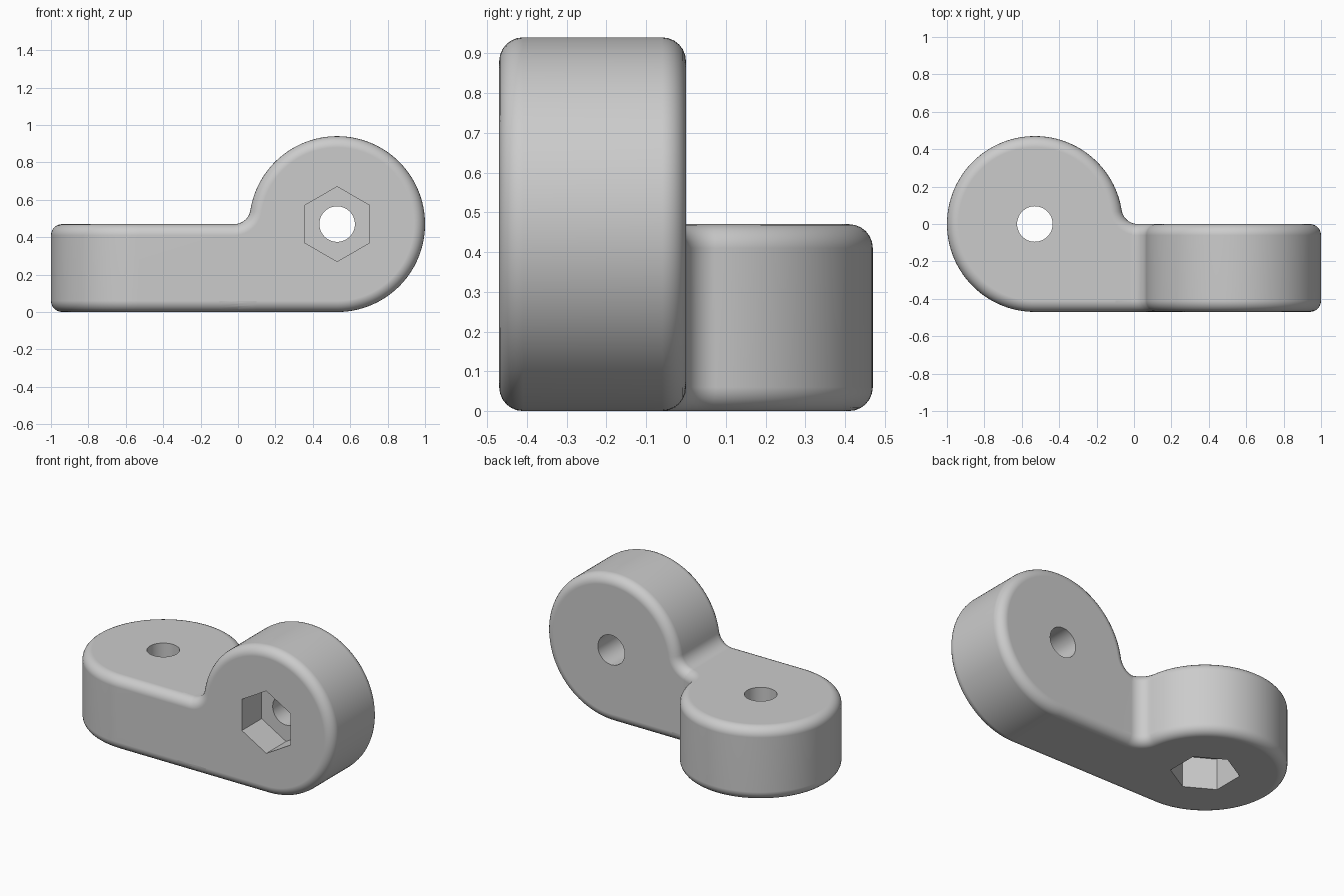
import bpy, bmesh, math
from mathutils import Matrix, Vector

HALF = 0.47       # lobe radius and arm thickness
CENTRE = -0.53    # lobe axis
FILLET = 0.087    # inner corner radius
ROUND = 0.06      # rim rounding

cube = bpy.data.objects.get("Cube")
if cube:
    bpy.data.objects.remove(cube, do_unlink=True)

grey = bpy.data.materials.new("light_grey")
grey.use_nodes = True
colour = (0.6, 0.6, 0.6, 1)
grey.diffuse_color = colour
grey.node_tree.nodes["Principled BSDF"].inputs["Base Color"].default_value = colour


def add_object(name, bm):
    bmesh.ops.recalc_face_normals(bm, faces=bm.faces)
    mesh = bpy.data.meshes.new(name)
    bm.to_mesh(mesh)
    bm.free()
    mesh.materials.append(grey)
    obj = bpy.data.objects.new(name, mesh)
    bpy.context.collection.objects.link(obj)
    return obj


def arc(cx, cy, radius, start, end, steps):
    angles = [math.radians(start + (end - start) * i / steps) for i in range(steps + 1)]
    return [(cx + radius * math.cos(a), cy + radius * math.sin(a)) for a in angles]


def combine(target, other, operation):
    """Apply a boolean and discard the second object."""
    mod = target.modifiers.new("combine", 'BOOLEAN')
    mod.operation = operation
    mod.solver = 'EXACT'
    mod.object = other
    bpy.context.view_layer.objects.active = target
    bpy.ops.object.modifier_apply(modifier=mod.name)
    bpy.data.objects.remove(other, do_unlink=True)


def cutter(name, sides, radius, low, high):
    bm = bmesh.new()
    place = Matrix.Translation((CENTRE, 0, (low + high) / 2)) @ Matrix.Rotation(math.pi / 2, 4, 'Z')
    bmesh.ops.create_cone(bm, cap_ends=True, segments=sides, radius1=radius,
                          radius2=radius, depth=high - low, matrix=place)
    # point a corner along the lobe's y axis
    top = max(bm.verts, key=lambda v: v.co.y).co
    turn = math.pi / 2 - math.atan2(top.y, top.x - CENTRE)
    bmesh.ops.rotate(bm, verts=bm.verts, cent=(CENTRE, 0, 0),
                     matrix=Matrix.Rotation(turn, 3, 'Z'))
    obj = add_object(name, bm)
    obj.hide_render = True
    return obj


def lobe(name):
    """Round end with a stub of arm, rounded rims, a bolt hole and a nut pocket."""
    reach = math.sqrt((HALF + FILLET) ** 2 - FILLET ** 2)
    tangent = math.degrees(math.atan2(FILLET, reach))
    outline = [(0.1, -HALF), (0.1, 0)]
    outline += arc(CENTRE + reach, FILLET, FILLET, 270, 180 + tangent, 14)
    outline += arc(CENTRE, 0, HALF, tangent, 270, 90)[1:]
    bm = bmesh.new()
    base = bm.faces.new([bm.verts.new((x, y, 0)) for x, y in outline])
    raised = bmesh.ops.extrude_face_region(bm, geom=[base], use_keep_orig=True)["geom"]
    bmesh.ops.translate(bm, vec=Vector((0, 0, HALF)),
                        verts=[g for g in raised if isinstance(g, bmesh.types.BMVert)])
    bmesh.ops.recalc_face_normals(bm, faces=bm.faces)
    rims = [e for e in bm.edges
            if abs(e.verts[0].co.z - e.verts[1].co.z) < 0.01
            and min(v.co.x for v in e.verts) < 0.09]
    bmesh.ops.bevel(bm, geom=rims, offset=ROUND, segments=6, profile=0.5,
                    affect='EDGES', clamp_overlap=False)
    obj = add_object(name, bm)
    combine(obj, cutter("nut_pocket", 6, 0.2, -0.1, 0.2), 'DIFFERENCE')
    combine(obj, cutter("bolt_hole", 48, 0.095, 0.1, 0.6), 'DIFFERENCE')
    return obj


# Flat lobe and its upright twin, joined at the middle of the arm
bracket = lobe("angled_bracket")
upright = lobe("upright_lobe")
upright.data.transform(Matrix(((-1, 0, 0, 0), (0, 0, 1, -HALF), (0, 1, 0, HALF), (0, 0, 0, 1))))
combine(bracket, upright, 'UNION')

# Smooth rims with crisp pocket edges
bpy.ops.object.select_all(action='DESELECT')
bracket.select_set(True)
bpy.context.view_layer.objects.active = bracket
bpy.ops.object.shade_smooth_by_angle(angle=math.radians(30))
weighted = bracket.modifiers.new("even_shading", 'WEIGHTED_NORMAL')
weighted.keep_sharp = True
